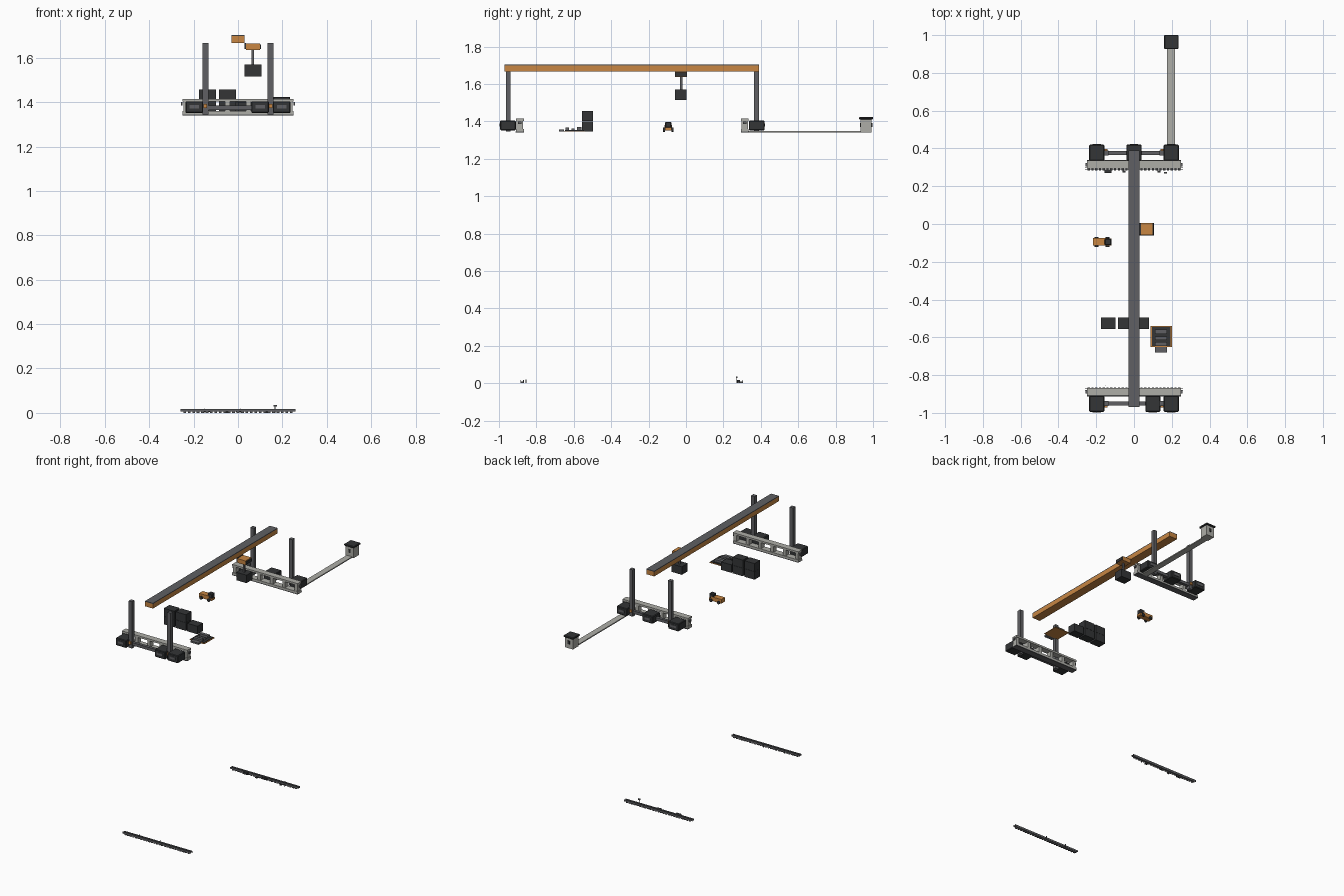
import bpy, bmesh
from math import pi
from mathutils import Matrix, Vector


def mat(name, rgb):
    m = bpy.data.materials.new(name)
    m.diffuse_color = (*rgb, 1)
    return m


LIGHT = mat("pale_concrete", (0.42, 0.42, 0.39))
DARK = mat("dark_metal", (0.033, 0.035, 0.037))
STEEL = mat("steel", (0.115, 0.117, 0.125))
ORANGE = mat("orange_paint", (0.58, 0.24, 0.055))


def finish(name, bm, m):
    me = bpy.data.meshes.new(name)
    bm.to_mesh(me)
    bm.free()
    me.materials.append(m)
    ob = bpy.data.objects.new(name, me)
    bpy.context.collection.objects.link(ob)
    return ob


# boxes: list of (x0, x1, y0, y1, z0, z1) joined in one object
def boxes(name, m, *spans, bevel=0):
    bm = bmesh.new()
    for x0, x1, y0, y1, z0, z1 in spans:
        c = Vector((x0 + x1, y0 + y1, z0 + z1)) / 2
        s = Matrix.Diagonal((abs(x1 - x0), abs(y1 - y0), abs(z1 - z0), 1))
        bmesh.ops.create_cube(bm, size=1, matrix=Matrix.Translation(c) @ s)
    if bevel:
        bmesh.ops.bevel(bm, geom=bm.edges[:], offset=bevel, segments=1, affect='EDGES')
    return finish(name, bm, m)


def cylinders(name, m, r, length, rot, *centres):
    bm = bmesh.new()
    for c in centres:
        bmesh.ops.create_cone(bm, cap_ends=True, segments=12, radius1=r, radius2=r,
                              depth=length, matrix=Matrix.Translation(c) @ rot)
    return finish(name, bm, m)


ALONG_Y = Matrix.Rotation(pi / 2, 4, 'X')
DECK = 1.345

# overhead gantry beam with a steel walkway on top
boxes("gantry_beam", ORANGE, (-0.03, 0.03, -0.97, 0.39, 1.667, 1.698))
boxes("gantry_walkway", STEEL, (-0.03, 0.03, -0.97, 0.39, 1.698, 1.703))

# two end structures: s points outwards, inner is the inside face of the frame
for side, s, inner, slots in (("front", -1, -0.867, (-0.197, 0.1, 0.197)),
                              ("back", 1, 0.293, (-0.197, 0, 0.197))):
    def y(d):
        return inner + s * d
    # open frame with five windows
    posts = [(x - 0.011, x + 0.011, y(0.004), y(0.038), DECK + 0.01, 1.405)
             for x in (-0.235, -0.141, -0.047, 0.047, 0.141, 0.235)]
    boxes(side + "_frame", LIGHT,
          (-0.25, 0.25, y(0), y(0.042), DECK, DECK + 0.014),
          (-0.25, 0.25, y(0), y(0.042), 1.402, 1.415), *posts)
    boxes(side + "_frame_sill", STEEL, (-0.25, 0.25, y(0.0), y(0.045), 1.34, DECK))
    boxes(side + "_frame_end_tabs", STEEL,
          *[(k * 0.25, k * 0.257, y(0.012), y(0.03), 1.385, 1.4) for k in (-1, 1)])
    # machine housings with grilles
    boxes(side + "_housings", DARK,
          *[(x - 0.04, x + 0.04, y(0.043), y(0.127), 1.352, 1.404) for x in slots],
          bevel=0.004)
    boxes(side + "_housing_grilles", STEEL,
          *[(x - 0.022, x + 0.022, y(0.126), y(0.13), 1.372, 1.388) for x in slots])
    # legs, tie bars and lamps
    boxes(side + "_legs", STEEL,
          *[(x - 0.013, x + 0.013, y(0.07), y(0.096), DECK, 1.667) for x in (-0.147, 0.147)])
    boxes(side + "_tie_bar", STEEL, (-0.16, 0.16, y(0.073), y(0.093), 1.365, 1.385))
    boxes(side + "_leg_lamps", ORANGE,
          *[(x - 0.008, x + 0.008, y(0.096), y(0.104), 1.373, 1.391) for x in (-0.147, 0.147)])
    # ground track below: rails on sleepers
    g = -0.876 if s < 0 else 0.294
    boxes(side + "_track_rails", STEEL,
          *[(-0.26, 0.26, g + k - 0.002, g + k + 0.002, 0.006, 0.018) for k in (-0.007, 0.007)])
    boxes(side + "_track_sleepers", STEEL,
          *[(x * 0.02 - 0.006, x * 0.02 + 0.006, g - 0.01, g + 0.01, 0, 0.008)
            for x in range(-12, 13)])

# small trackside pieces
boxes("front_track_posts", STEEL,
      *[(x - 0.002, x + 0.002, -0.858, -0.854, 0, 0.02) for x in (-0.15, 0.01)])
boxes("trackside_carts", DARK, (-0.155, -0.12, 0.271, 0.286, 0.004, 0.017),
      (-0.01, 0.025, 0.276, 0.288, 0.004, 0.017), (-0.06, -0.045, 0.272, 0.282, 0, 0.008),
      (0.125, 0.14, 0.272, 0.282, 0, 0.008))
boxes("signal_post", STEEL, (0.165, 0.169, 0.269, 0.273, 0, 0.03),
      (0.159, 0.175, 0.267, 0.275, 0.028, 0.036))

# hoist trolley with hanging load
boxes("trolley", ORANGE, (0.036, 0.098, -0.058, 0.006, 1.636, 1.665))
boxes("trolley_side_plates", DARK, (0.098, 0.103, -0.058, 0.006, 1.64, 1.66),
      (0.03, 0.036, -0.058, 0.006, 1.64, 1.667))
boxes("hoist_rod", STEEL, (0.061, 0.073, -0.032, -0.02, 1.565, 1.637))
boxes("hanging_load", DARK, (0.029, 0.107, -0.06, 0.004, 1.515, 1.57))

# stacked containers, two tall and one low
for i, (x, n) in enumerate(((-0.137, 2), (-0.047, 2), (0.041, 1))):
    boxes(f"container_stack_{i + 1}", DARK,
          *[(x - 0.039, x + 0.039, -0.556, -0.496, DECK + k * 0.056, DECK + k * 0.056 + 0.055)
            for k in range(n)])

# cargo pallet with planks and ramp
boxes("pallet_base", ORANGE, (0.088, 0.2, -0.652, -0.54, DECK, 1.349))
boxes("pallet_deck", DARK, (0.094, 0.194, -0.646, -0.546, 1.349, 1.353))
boxes("pallet_planks", STEEL, (0.112, 0.176, -0.582, -0.558, 1.353, 1.369),
      (0.112, 0.176, -0.613, -0.596, 1.353, 1.361), (0.112, 0.176, -0.645, -0.625, 1.353, 1.366))
boxes("pallet_ramp", STEEL, (0.112, 0.176, -0.68, -0.652, DECK, 1.356))

# small truck
boxes("truck_body", ORANGE, (-0.217, -0.14, -0.115, -0.075, 1.352, 1.38))
boxes("truck_cab", DARK, (-0.155, -0.12, -0.112, -0.078, 1.365, 1.397), bevel=0.004)
boxes("truck_bonnet", ORANGE, (-0.14, -0.12, -0.113, -0.077, 1.352, 1.366))
cylinders("truck_wheels", DARK, 0.011, 0.01, ALONG_Y,
          *[(x, yy, 1.355) for x in (-0.198, -0.14) for yy in (-0.118, -0.073)])

# walkway to the lookout hut
boxes("walkway", LIGHT, (0.175, 0.217, 0.33, 0.95, 1.34, 1.347))
boxes("hut_walls", LIGHT, (0.168, 0.228, 0.934, 0.992, 1.34, 1.411))
boxes("hut_roof", DARK, (0.16, 0.235, 0.926, 1.0, 1.411, 1.424), bevel=0.003)
boxes("hut_windows", DARK, (0.19, 0.206, 0.99, 0.997, 1.37, 1.392),
      (0.19, 0.206, 0.931, 0.936, 1.37, 1.392))
